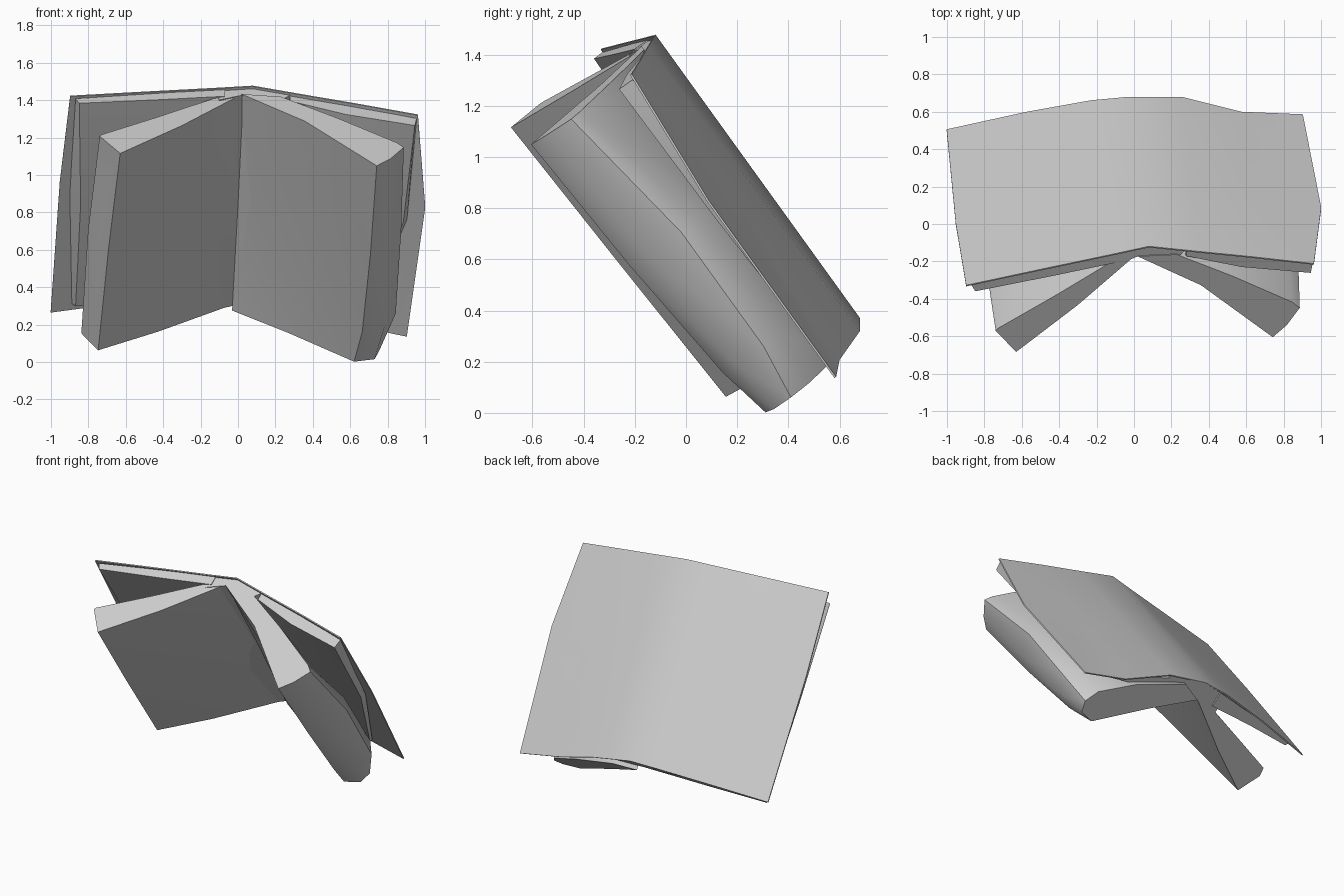
import bpy, bmesh
from math import radians


def place(a, n, t):
    """Book space (a across, n off the cover, t along the spine) to world space."""
    s = -0.08 * a + 0.997 * t
    return (-0.03 + 0.997 * a + 0.08 * t,
            0.68 - 0.811 * n - 0.585 * s,
            0.37 - 0.585 * n + 0.811 * s)


def loft(name, sections, flare=0.0):
    """Closed solid through (t, profile) sections; flare lowers the outer bottom edge."""
    bm = bmesh.new()
    rings = []
    for i, (t, prof) in enumerate(sections):
        rings.append([bm.verts.new(place(a, n, t - (flare * abs(a) if i == 0 else 0)))
                      for a, n in prof])
    for r, q in zip(rings, rings[1:]):
        for i in range(len(r)):
            j = (i + 1) % len(r)
            bm.faces.new((r[i], r[j], q[j], q[i]))
    caps = [bm.faces.new(rings[0]), bm.faces.new(rings[-1])]
    bmesh.ops.triangulate(bm, faces=caps)
    bmesh.ops.recalc_face_normals(bm, faces=bm.faces)
    me = bpy.data.meshes.new(name)
    bm.to_mesh(me)
    bm.free()
    ob = bpy.data.objects.new(name, me)
    bpy.context.collection.objects.link(ob)
    bpy.ops.object.select_all(action='DESELECT')
    ob.select_set(True)
    bpy.context.view_layer.objects.active = ob
    bpy.ops.object.shade_smooth_by_angle(angle=radians(50))
    return ob


def sheet(line, d=0.008):
    """Thin closed profile from an open line."""
    return line + [(a, n + d) for a, n in reversed(line)]


# Cover: round at the foot of the spine, creased at the head
loft("cover", [
    (0.0, sheet([(-.97, .20), (-.54, .09), (-.2, .02), (0, 0), (.29, .03), (.61, .16), (.94, .21)])),
    (.8, sheet([(-.99, .20), (-.54, .10), (-.2, .03), (0, 0), (.27, .04), (.6, .11), (.97, .21)])),
    (1.37, sheet([(-.98, .20), (-.54, .11), (-.2, .042), (0, 0), (.27, .05), (.55, .10), (.885, .165)])),
], flare=.06)

# Spine block: bound edge of the pages
loft("spine_block", [
    (0.0, [(-.22, .035), (0, .008), (.28, .04), (.2, .20), (0, .12), (-.2, .22)]),
    (.6, [(-.2, .04), (0, .008), (.26, .045), (.18, .17), (-.02, .09), (-.17, .19)]),
    (1.355, [(-.19, .05), (0, .008), (.2, .045), (.12, .13), (-.05, .07), (-.18, .13)]),
])

# Left pages lying on the cover, thinning toward the foot
loft("left_back_pages", [
    (-.01, [(-.15, .025), (-.54, .10), (-.86, .18), (-.84, .20), (-.5, .16), (-.15, .13)]),
    (.7, [(-.15, .03), (-.54, .11), (-.93, .19), (-.87, .26), (-.5, .18), (-.15, .12)]),
    (1.36, [(-.15, .035), (-.54, .12), (-.95, .21), (-.93, .25), (-.5, .17), (-.15, .10)]),
])

# Left pages raised from the cover
loft("left_front_pages", [
    (0.0, [(0, .11), (-.12, .13), (-.5, .28), (-.80, .40), (-.81, .46), (-.72, .605), (-.4, .40)]),
    (.7, [(-.02, .08), (-.14, .11), (-.5, .28), (-.82, .46), (-.83, .48), (-.72, .64), (-.37, .36)]),
    (1.35, [(-.07, .07), (-.19, .10), (-.5, .31), (-.81, .51), (-.82, .525), (-.71, .67), (-.38, .38)]),
])

# Right pages lying on the cover, showing mostly at the head
loft("right_back_pages", [
    (0.0, [(.2, .035), (.5, .13), (.70, .185), (.69, .20), (.5, .18), (.2, .12)]),
    (.7, [(.2, .04), (.5, .10), (.88, .20), (.86, .23), (.5, .18), (.2, .12)]),
    (1.35, [(.2, .045), (.5, .095), (.88, .175), (.87, .24), (.5, .18), (.2, .09)]),
])

# Right thick block of pages with a bulging outer edge
loft("right_front_pages", [
    (-.03, [(0, .12), (.15, .05), (.5, .17), (.74, .31), (.79, .40), (.765, .48), (.655, .515), (.3, .29)]),
    (.2, [(0, .11), (.15, .05), (.5, .17), (.80, .28), (.86, .37), (.80, .50), (.68, .56), (.32, .29)]),
    (.75, [(-.01, .08), (.15, .06), (.48, .17), (.78, .29), (.845, .37), (.78, .53), (.68, .61), (.33, .31)]),
    (1.36, [(-.06, .07), (.15, .07), (.45, .23), (.77, .42), (.81, .46), (.74, .57), (.665, .645), (.28, .28)]),
])
